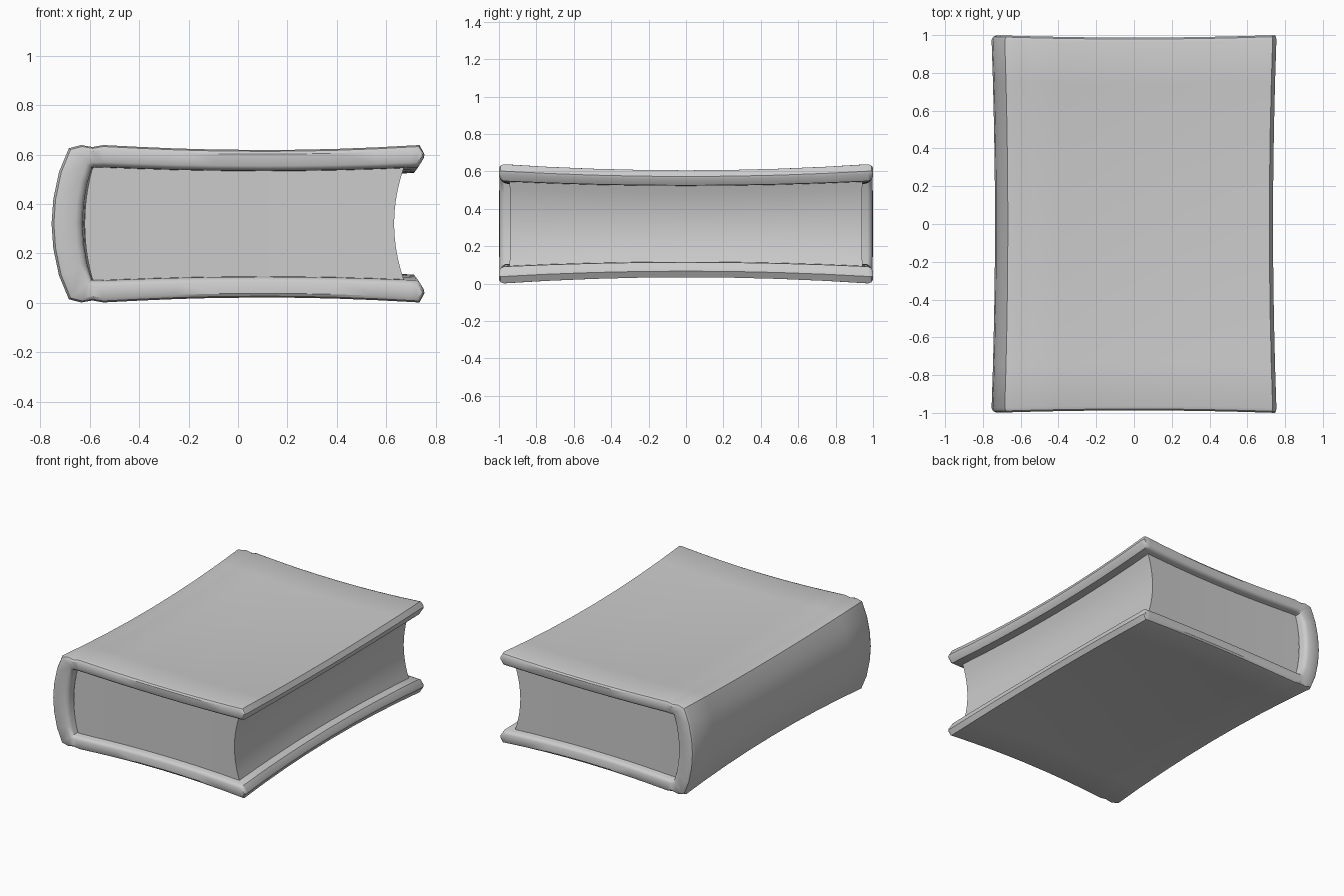
import bpy, bmesh

if "Cube" in bpy.data.objects:
    bpy.data.objects.remove(bpy.data.objects["Cube"])

MID = 0.32  # half height of the closed book


def warp(x, y, z):
    """Pinch the whole book inward on every side, like a stylised prop."""
    s = (z - MID) / MID
    sag = 0.02 * max(0, 1 - ((x - 0.1) / 0.63) ** 2) + 0.034 * (1 - y * y)
    return (x * (1 - 0.025 * (1 - y * y)),
            y * (1 - 0.013 * max(0, 1 - (x / 0.75) ** 2)),
            z - s * sag)


def finish(name, bm):
    bmesh.ops.recalc_face_normals(bm, faces=bm.faces)
    me = bpy.data.meshes.new(name)
    bm.to_mesh(me)
    bm.free()
    ob = bpy.data.objects.new(name, me)
    bpy.context.collection.objects.link(ob)
    bpy.ops.object.select_all(action='DESELECT')
    ob.select_set(True)
    bpy.context.view_layer.objects.active = ob
    bpy.ops.object.shade_smooth_by_angle(angle=0.6)
    return ob


def mirrored(half):
    return [(x, 2 * MID - z) for x, z in reversed(half[1:])] + half


# Cover: C-shaped section with hinge groove, swept along y with rounded ends
board = [-0.4, -0.25, -0.1, 0.1, 0.25, 0.4, 0.56, 0.7]
outer = mirrored([(-0.755, 0.32), (-0.748, 0.42), (-0.725, 0.53), (-0.685, 0.627),
                  (-0.635, 0.64), (-0.59, 0.632), (-0.545, 0.64)]
                 + [(x, 0.64) for x in board] + [(0.735, 0.64), (0.755, 0.603)])
inner = mirrored([(-0.63, 0.32), (-0.625, 0.40), (-0.612, 0.48), (-0.592, 0.548),
                  (-0.58, 0.55), (-0.565, 0.55), (-0.545, 0.55)]
                 + [(x, 0.55) for x in board] + [(0.73, 0.55), (0.753, 0.588)])
n = len(outer)
half_stations = [(1.0, 0.22), (0.992, 0.08), (0.975, 0.0), (0.75, 0.0), (0.5, 0.0), (0.25, 0.0)]
stations = ([(-y, k) for y, k in half_stations] + [(0.0, 0.0)]
            + list(reversed(half_stations)))

bm = bmesh.new()
rings = []
for y, k in stations:
    out_pts, in_pts = [], []
    for (ax, az), (bx, bz) in zip(outer, inner):
        dx, dz = (bx - ax) * k, (bz - az) * k
        tip = 0.04 * k if ax > 0.72 else 0
        out_pts.append(bm.verts.new(warp(ax + dx - tip, y, az + dz)))
        in_pts.append(bm.verts.new(warp(bx - dx - tip, y, bz - dz)))
    rings.append(out_pts + in_pts[::-1])
for a, b in zip(rings, rings[1:]):
    for i in range(2 * n):
        j = (i + 1) % (2 * n)
        bm.faces.new((a[i], a[j], b[j], b[i]))
for r in (rings[0], rings[-1]):
    for i in range(n - 1):
        bm.faces.new((r[i], r[i + 1], r[2 * n - 2 - i], r[2 * n - 1 - i]))
finish("cover", bm)

# Page block: gridded box with rounded back and hollow fore edge
bm = bmesh.new()
bmesh.ops.create_cube(bm, size=2)
bmesh.ops.subdivide_edges(bm, edges=bm.edges[:], cuts=9, use_grid_fill=True)
for v in bm.verts:
    u, w = (v.co.x + 1) / 2, v.co.z
    left = -0.622 + 0.033 * w * w
    right = 0.633 + 0.04 * w * w
    v.co = warp(left + (right - left) * u, v.co.y * 0.945, MID + 0.233 * w)
finish("pages", bm)
